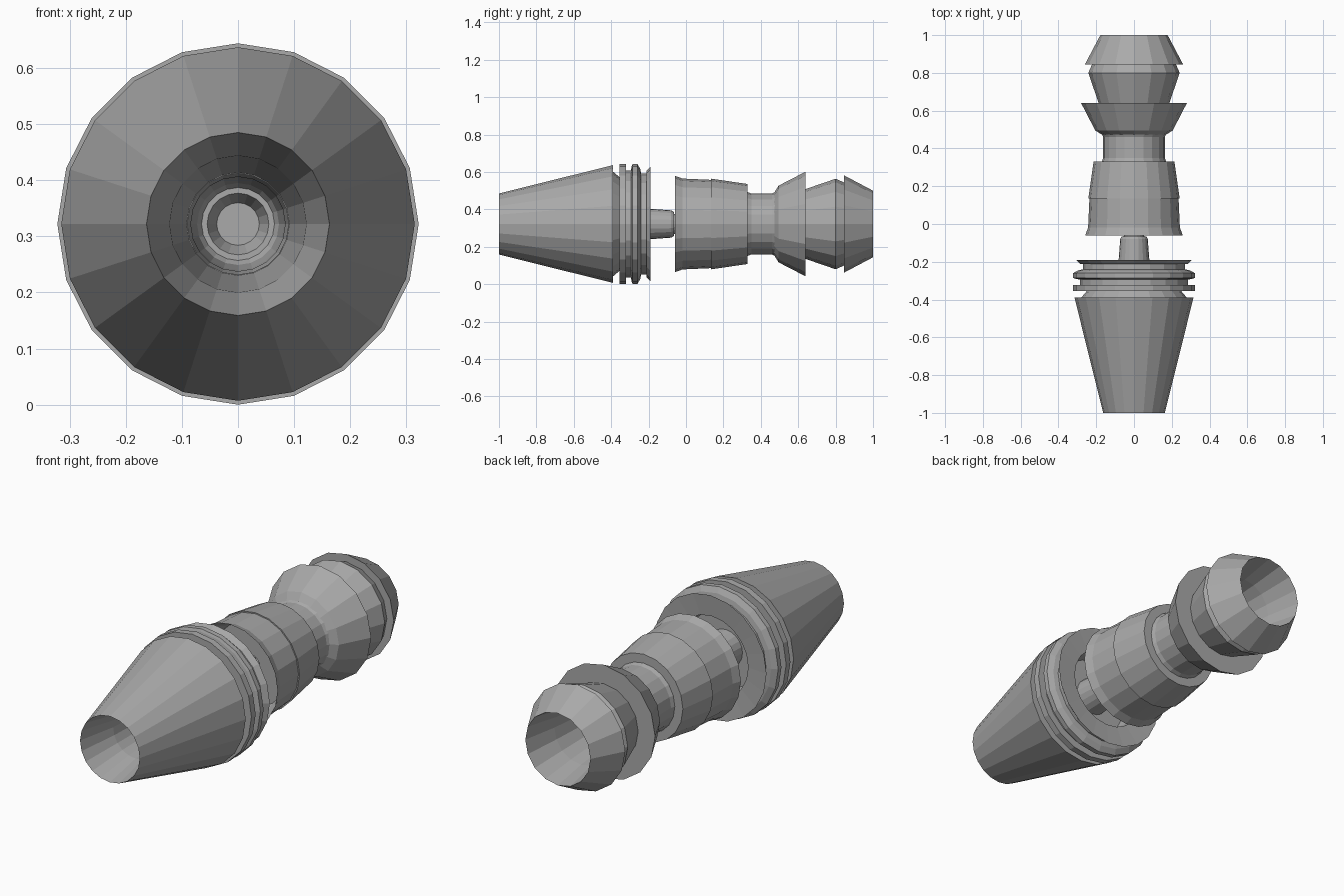
import bpy
import bmesh
import math

AXIS_Z = 0.322

grey = bpy.data.materials.new("warm grey metal")
grey.diffuse_color = (0.4, 0.4, 0.4, 1)


def lathe(name, profile, sides=20, cap_end=False):
    """Revolve (y, radius) points about the long y axis, flat shaded."""
    bm = bmesh.new()
    rings = []
    for y, r in profile:
        ring = []
        for i in range(sides):
            a = 2 * math.pi * i / sides
            ring.append(bm.verts.new((r * math.sin(a), y, AXIS_Z + r * math.cos(a))))
        rings.append(ring)
    for a, b in zip(rings, rings[1:]):
        for i in range(sides):
            j = (i + 1) % sides
            bm.faces.new((a[i], a[j], b[j], b[i]))
    if cap_end:
        bm.faces.new(rings[-1])
    bmesh.ops.recalc_face_normals(bm, faces=bm.faces)
    mesh = bpy.data.meshes.new(name)
    bm.to_mesh(mesh)
    bm.free()
    mesh.materials.append(grey)
    obj = bpy.data.objects.new(name, mesh)
    bpy.context.collection.objects.link(obj)
    return obj


# Front cone with its funnel bore, grooved collar and recessed rear
lathe("front_cone", [
    (-0.20, 0.085), (-0.80, 0.122), (-1.0, 0.163),
    (-0.39, 0.315), (-0.39, 0.28), (-0.355, 0.25),
    (-0.355, 0.322), (-0.322, 0.322), (-0.322, 0.285), (-0.295, 0.285),
    (-0.29, 0.31), (-0.285, 0.322), (-0.26, 0.322), (-0.245, 0.295),
    (-0.24, 0.27), (-0.212, 0.27), (-0.212, 0.283), (-0.19, 0.307),
    (-0.20, 0.20), (-0.31, 0.19), (-0.31, 0.09)])

# Small connecting post
lathe("post", [(-0.31, 0.085), (-0.20, 0.082), (-0.08, 0.073), (-0.065, 0.065),
               (-0.065, 0.055), (-0.02, 0.038)], cap_end=True)

# Middle barrel with stepped band and hollow front
lathe("barrel", [
    (0.10, 0.05), (0.10, 0.20), (-0.06, 0.258), (-0.02, 0.243),
    (0.135, 0.236), (0.135, 0.242), (0.33, 0.214), (0.33, 0.165)])

# Narrow neck
lathe("neck", [(0.33, 0.17), (0.35, 0.163), (0.46, 0.163), (0.475, 0.17)])

# Flared flange with flat rear face
lathe("flange", [(0.47, 0.165), (0.495, 0.205), (0.64, 0.28), (0.64, 0.185)], 16)

# Tail waist
lathe("tail_waist", [(0.64, 0.187), (0.80, 0.242), (0.845, 0.222)], 16)

# Tail cap with open bore
lathe("tail_cap", [
    (0.845, 0.215), (0.845, 0.26), (1.0, 0.178), (0.82, 0.145),
    (0.60, 0.12)], 16, cap_end=True)
